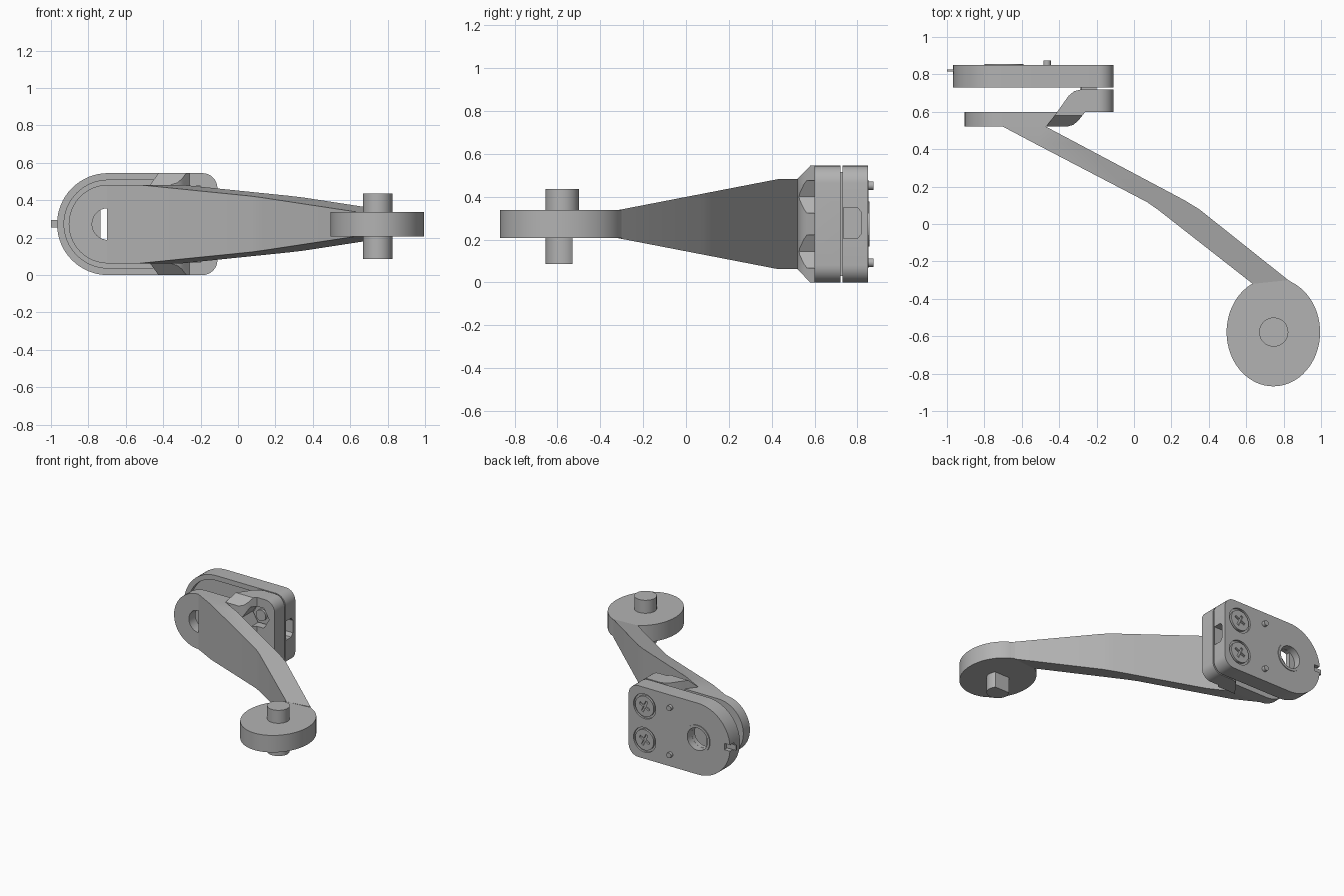
import bpy, bmesh
from math import cos, sin, pi, radians

if "Cube" in bpy.data.objects:
    bpy.data.objects.remove(bpy.data.objects["Cube"], do_unlink=True)

grey = bpy.data.materials.new("plain grey")
grey.use_nodes = True
COLOUR = (0.45, 0.45, 0.45, 1)
grey.diffuse_color = COLOUR
grey.node_tree.nodes["Principled BSDF"].inputs["Base Color"].default_value = COLOUR

MID = 0.2725            # mid height of everything
PIVOT = -0.695          # x of the pivot hole
SCREW_X, SCREW_Z = -0.245, (MID - 0.128, MID + 0.128)


def make(name, bm):
    bmesh.ops.recalc_face_normals(bm, faces=bm.faces)
    me = bpy.data.meshes.new(name)
    bm.to_mesh(me)
    bm.free()
    me.materials.append(grey)
    ob = bpy.data.objects.new(name, me)
    bpy.context.collection.objects.link(ob)
    return ob


def prism(name, pts, axis, a, b):
    """Extrude a 2D outline along an axis from a to b."""
    place = {"x": lambda u, v, w: (w, u, v),
             "y": lambda u, v, w: (u, w, v),
             "z": lambda u, v, w: (u, v, w)}[axis]
    bm = bmesh.new()
    low = [bm.verts.new(place(u, v, a)) for u, v in pts]
    top = [bm.verts.new(place(u, v, b)) for u, v in pts]
    bm.faces.new(low)
    bm.faces.new(top)
    for i in range(len(pts)):
        j = (i + 1) % len(pts)
        bm.faces.new((low[i], low[j], top[j], top[i]))
    return make(name, bm)


def arc(cx, cy, r, start, end, n, ry=None):
    ry = ry or r
    angles = [radians(start + (end - start) * i / n) for i in range(n + 1)]
    return [(cx + r * cos(t), cy + ry * sin(t)) for t in angles]


def ring(cx, cy, r, n=40, ry=None):
    return arc(cx, cy, r, 0, 360, n, ry)[:-1]


def box(name, x, y, z):
    return prism(name, [(x[0], y[0]), (x[1], y[0]), (x[1], y[1]), (x[0], y[1])], "z", *z)


def tongue(r, right, corner):
    """Outline with a round left end and rounded right corners."""
    pts = arc(PIVOT, MID, r, 90, 270, 32)
    if corner:
        pts += arc(right - corner, MID - r + corner, corner, -90, 0, 8)
        pts += arc(right - corner, MID + r - corner, corner, 0, 90, 8)
    else:
        pts += [(right, MID - r), (right, MID + r)]
    return pts


def combine(ob, tool, how="DIFFERENCE"):
    m = ob.modifiers.new("cut", "BOOLEAN")
    m.operation, m.solver, m.object = how, "EXACT", tool
    bpy.context.view_layer.objects.active = ob
    bpy.ops.object.modifier_apply(modifier=m.name)
    bpy.data.objects.remove(tool, do_unlink=True)


def d_shape(cx, cy, r, flat, side):
    """Circle with one side cut flat; side is the direction of the flat."""
    return arc(cx, cy, r, side + flat, side + 360 - flat, 32)


# Back plate with pocket, D-shaped bore, end window and screw seats
plate = prism("back_plate", tongue(0.2725, -0.11, 0.08), "y", 0.73, 0.85)
combine(plate, prism("pocket", tongue(0.235, -0.29, 0.03), "y", 0.7, 0.765))
combine(plate, prism("bore", d_shape(PIVOT, MID, 0.085, 62, 180), "y", 0.7, 0.9))
combine(plate, prism("counterbore", ring(PIVOT, MID, 0.086), "y", 0.80, 0.9))
window = [(0.735, 0.205), (0.80, 0.205), (0.82, 0.23), (0.82, 0.325), (0.80, 0.35), (0.735, 0.35)]
combine(plate, prism("window", window, "x", -0.27, -0.05))
combine(plate, box("notch", (-1.1, -0.92), (0.80, 0.9), (0.25, 0.298)))
for z in SCREW_Z:
    combine(plate, prism("seat", ring(SCREW_X, z, 0.094), "y", 0.835, 0.9))

# Collar around the bore, end tab and locating pins
collar = prism("bore_collar", ring(PIVOT, MID, 0.105), "y", 0.84, 0.856)
combine(collar, prism("collar_hole", ring(PIVOT, MID, 0.085), "y", 0.8, 0.9))
box("end_tab", (-1.0, -0.91), (0.815, 0.825), (0.255, 0.295))
for side in (-1, 1):
    prism("locating_pin", ring(-0.465, MID + side * 0.18, 0.02, 20), "y", 0.84, 0.874)

# Cross-slot screws running through to the front block
for z in SCREW_Z:
    head = prism("screw_head", ring(SCREW_X, z, 0.078), "y", 0.825, 0.851)
    for turn in (25, 115):
        c, s = cos(radians(turn)), sin(radians(turn))
        slot = [(SCREW_X + u * c - v * s, z + u * s + v * c)
                for u, v in ((-.045, -.009), (.045, -.009), (.045, .009), (-.045, .009))]
        combine(head, prism("slot", slot, "y", 0.838, 0.9))
    prism("screw_shank", ring(SCREW_X, z, 0.042, 24), "y", 0.625, 0.735)

# Front block bridging to the arm, chamfered toward the front
profile = [(-0.47, 0.52), (-0.36, 0.52)]
profile += [(-0.325, 0.53), (-0.30, 0.55), (-0.26, 0.60), (-0.11, 0.60), (-0.11, 0.72), (-0.28, 0.72)]
profile += [(-0.32, 0.71), (-0.35, 0.685), (-0.41, 0.60)]
block = prism("front_block", profile, "z", -0.1, 0.7)
combine(block, prism("outline", tongue(0.2725, -0.11, 0.08), "y", 0.4, 0.9), "INTERSECT")
chamfer = [(0.515, 0.0675), (0.58, 0.0), (0.8, 0.0), (0.8, 0.545), (0.58, 0.545), (0.515, 0.4775)]
combine(block, prism("chamfer", chamfer, "x", -0.7, 0.1), "INTERSECT")
for z in SCREW_Z:
    combine(block, prism("nut_pocket", ring(SCREW_X, z, 0.088, 6), "y", 0.4, 0.66))
    prism("nut", ring(SCREW_X, z, 0.078, 6), "y", 0.645, 0.675)
box("spacer", (-0.28, -0.20), (0.715, 0.735), (0.03, 0.515))

# Arm head with pivot hole
head = prism("arm_head", tongue(0.21, -0.41, 0), "y", 0.52, 0.60)
combine(head, prism("pivot_hole", ring(PIVOT, MID, 0.085), "y", 0.4, 0.7))

# Cranked arm, tapering in height toward the disc
stations = [((-0.70, 0.52), (-0.47, 0.52)), ((-0.53, 0.43), (-0.30, 0.43)),
            ((0.07, 0.117), (0.27, 0.127)), ((0.13, 0.075), (0.35, 0.078)),
            ((0.635, -0.32), (0.825, -0.30))]
bm = bmesh.new()
loops = []
for front, back in stations:
    loop = []
    for (x, y), s in ((front, -1), (back, -1), (back, 1), (front, 1)):
        half = min(0.21, 0.065 + (y + 0.32) * 0.145 / 0.75)
        loop.append(bm.verts.new((x, y, MID + s * half)))
    loops.append(loop)
for a, b in zip(loops, loops[1:]):
    for i in range(4):
        j = (i + 1) % 4
        bm.faces.new((a[i], a[j], b[j], b[i]))
bm.faces.new(loops[0])
bm.faces.new(loops[-1])
make("arm", bm)
# Arm foot filling the joint to the disc
foot = [(0.635, -0.32), (0.825, -0.30), (0.85, -0.315), (0.75, -0.4)]
prism("arm_foot", foot, "z", MID - 0.064, MID + 0.064)

# End disc with a round upper stub and a D-shaped lower stub
prism("end_disc", ring(0.745, -0.578, 0.25, 64, 0.29), "z", MID - 0.065, MID + 0.065)
prism("upper_stub", ring(0.747, -0.578, 0.078), "z", MID, 0.437)
prism("lower_stub", d_shape(0.747, -0.578, 0.078, 52, 90), "z", 0.087, MID)

# Smooth the rounded sides while keeping edges crisp
for ob in bpy.context.scene.objects:
    if ob.type == "MESH" and grey.name in ob.data.materials:
        bpy.ops.object.select_all(action="DESELECT")
        ob.select_set(True)
        bpy.context.view_layer.objects.active = ob
        bpy.ops.object.shade_smooth_by_angle(angle=radians(25))
